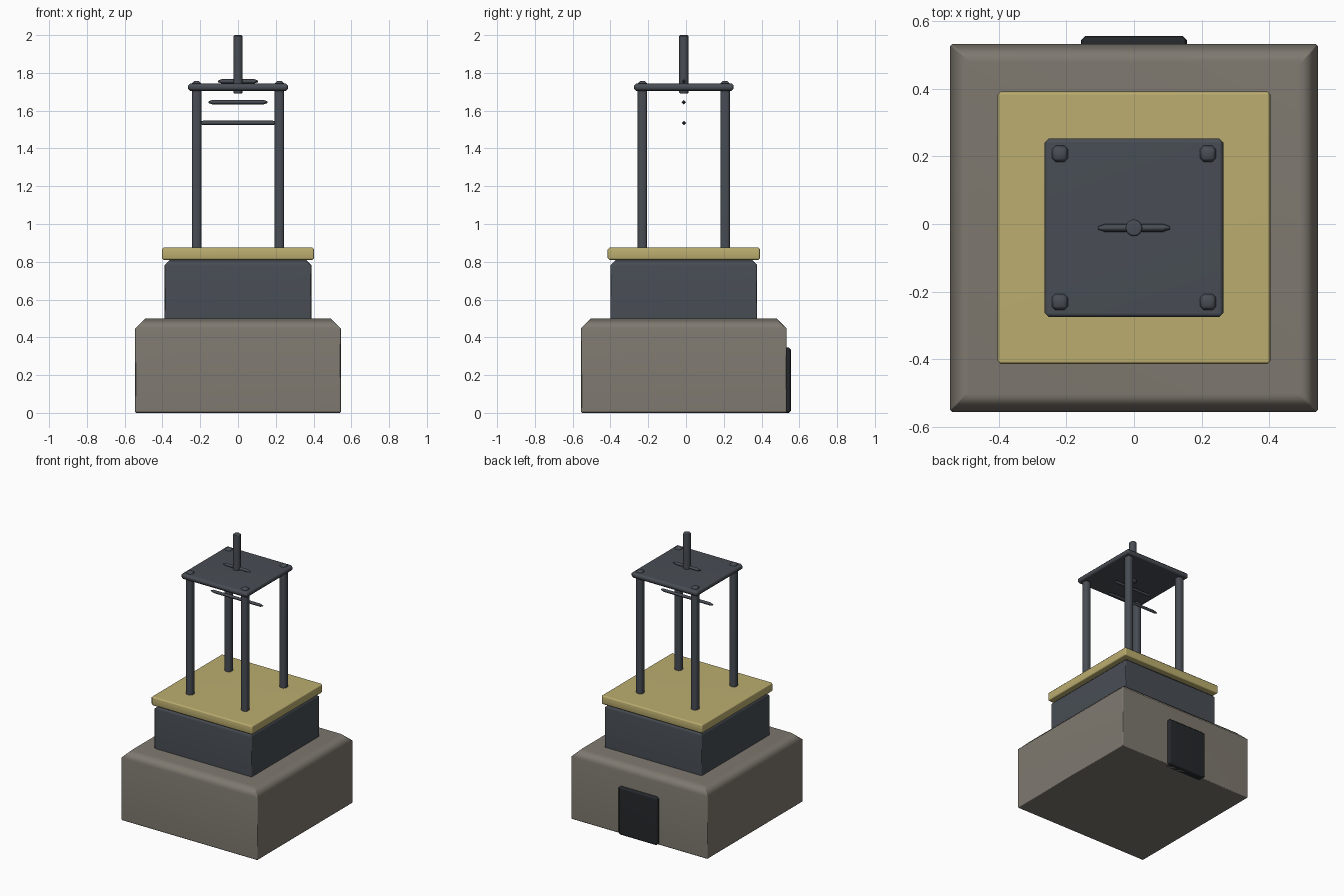
import bpy, bmesh
from math import pi

if "Cube" in bpy.data.objects:
    bpy.data.objects.remove(bpy.data.objects["Cube"])

CY = -0.0115  # centre line of the body in y (the rear hatch sticks out behind)


def mat(name, rgb):
    m = bpy.data.materials.new(name)
    m.diffuse_color = (*rgb, 1)
    m.use_nodes = True
    m.node_tree.nodes["Principled BSDF"].inputs["Base Color"].default_value = m.diffuse_color
    return m


STONE = mat("stone", (0.21, 0.19, 0.16))
BRASS = mat("brass", (0.50, 0.42, 0.16))
STEEL = mat("steel", (0.065, 0.075, 0.09))
DARK = mat("dark", (0.018, 0.021, 0.024))


def finish(name, bm, material, bevel=0.0):
    bmesh.ops.recalc_face_normals(bm, faces=bm.faces)
    me = bpy.data.meshes.new(name)
    bm.to_mesh(me)
    bm.free()
    me.materials.append(material)
    me.shade_smooth()
    ob = bpy.data.objects.new(name, me)
    bpy.context.collection.objects.link(ob)
    if bevel:
        b = ob.modifiers.new("bevel", 'BEVEL')
        b.width, b.segments = bevel, 1
        b.limit_method, b.angle_limit = 'ANGLE', pi * 50 / 180
    ob.modifiers.new("normals", 'WEIGHTED_NORMAL')
    return ob


def box(name, x, y, z, material, bevel=0.0, top=0.0):
    """Box from (min, max) ranges, with an optional wide chamfer round the top."""
    bm = bmesh.new()
    bmesh.ops.create_cube(bm, size=1)
    for v in bm.verts:
        v.co = [r[0] if c < 0 else r[1] for c, r in zip(v.co, (x, y, z))]
    if top:
        edges = [e for e in bm.edges if all(v.co.z > z[1] - 1e-5 for v in e.verts)]
        bmesh.ops.bevel(bm, geom=edges, offset=top, segments=1, profile=0.5,
                        affect='EDGES')
    return finish(name, bm, material, bevel)


def slab(name, half, z, material, bevel=0.0, top=0.0):
    return box(name, (-half, half), (CY - half, CY + half), z, material, bevel, top)


def crossbar(name, half, z, r=0.012, taper=0.022):
    """Diamond-section rod along x with tapered ends."""
    bm = bmesh.new()
    rings = []
    for x, s in ((-half, 0.004), (taper - half, r), (half - taper, r), (half, 0.004)):
        rings.append([bm.verts.new((x, CY + a * s, z + b * s))
                      for a, b in ((1, 0), (0, 1), (-1, 0), (0, -1))])
    for p, q in zip(rings, rings[1:]):
        for i in range(4):
            j = (i + 1) % 4
            bm.faces.new((p[i], p[j], q[j], q[i]))
    bm.faces.new(rings[0])
    bm.faces.new(rings[-1])
    ob = finish(name, bm, STEEL)
    for p in ob.data.polygons:
        p.use_smooth = False
    return ob


# Stacked body
slab("stone_base", 0.544, (0, 0.5), STONE, 0.006, 0.052)
slab("machine_housing", 0.388, (0.49, 0.81), STEEL, 0.006, 0.027)
slab("brass_deck", 0.403, (0.81, 0.875), BRASS, 0.009)
slab("top_plate", 0.264, (1.704, 1.745), STEEL, 0.012)

# Rear access hatch
box("rear_hatch", (-0.156, 0.156), (0.49, 0.556), (0, 0.345), DARK, 0.012)

# Four posts, their ends showing above the top plate
for sx, xn in ((-1, "left"), (1, "right")):
    for sy, yn in ((-1, "front"), (1, "back")):
        x, y, h = sx * 0.219, CY + sy * 0.219, 0.025
        box(f"{yn}_{xn}_post", (x - h, x + h), (y - h, y + h), (0.86, 1.756), STEEL, 0.012)

# Mast
bm = bmesh.new()
bmesh.ops.create_cone(bm, cap_ends=True, segments=16, radius1=0.025, radius2=0.025, depth=0.31)
bmesh.ops.translate(bm, vec=(0, CY, 1.845), verts=bm.verts)
finish("mast", bm, STEEL, 0.006)

# Crossbars, longer towards the bottom
for n, (half, z) in enumerate(((0.107, 1.755), (0.157, 1.645), (0.207, 1.535))):
    crossbar(f"crossbar_{n + 1}", half, z)
